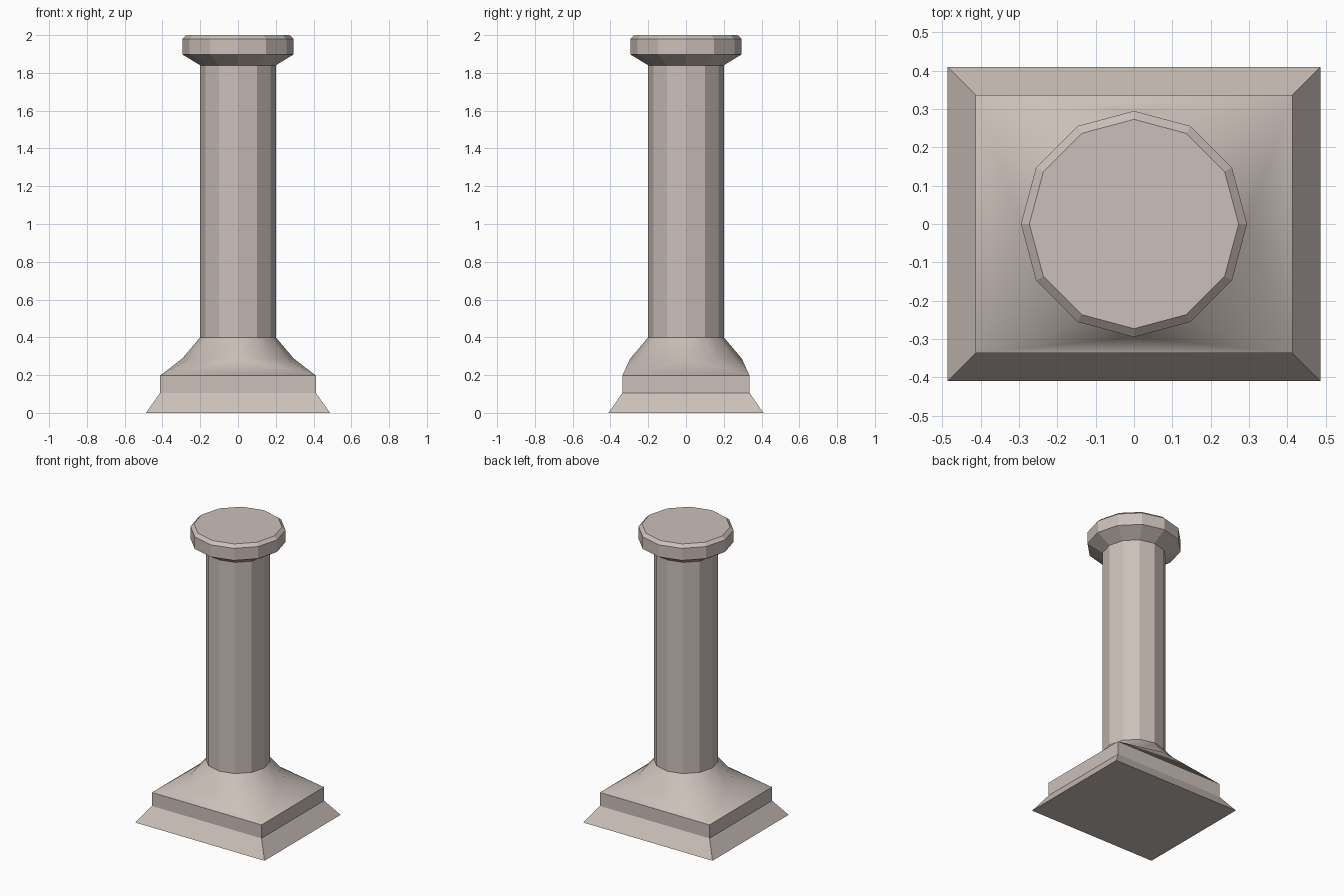
import bpy, bmesh, math

if "Cube" in bpy.data.objects:
    bpy.data.objects.remove(bpy.data.objects["Cube"])

stone = bpy.data.materials.new("warm grey stone")
stone.diffuse_color = (0.60, 0.53, 0.49, 1)
stone.use_nodes = True
stone.node_tree.nodes["Principled BSDF"].inputs["Base Color"].default_value = stone.diffuse_color
SIDES = 12


def ring(bm, r, z):
    return [bm.verts.new((r * math.cos(math.tau * i / SIDES),
                          r * math.sin(math.tau * i / SIDES), z)) for i in range(SIDES)]


def rect(bm, x, y, z):
    return [bm.verts.new((sx * x, sy * y, z))
            for sx, sy in ((1, 1), (-1, 1), (-1, -1), (1, -1))]


def bridge(bm, a, b):
    n = len(a)
    for i in range(n):
        j = (i + 1) % n
        bm.faces.new((a[i], a[j], b[j], b[i]))


def finish(bm, name, smooth=False):
    me = bpy.data.meshes.new(name)
    bm.normal_update()
    bm.to_mesh(me)
    bm.free()
    me.materials.append(stone)
    ob = bpy.data.objects.new(name, me)
    bpy.context.collection.objects.link(ob)
    if smooth:
        bpy.ops.object.select_all(action='DESELECT')
        ob.select_set(True)
        bpy.context.view_layer.objects.active = ob
        bpy.ops.object.shade_smooth_by_angle(angle=math.radians(40))
    return ob


# Rectangular plinth with sloping foot
bm = bmesh.new()
levels = [rect(bm, 0.487, 0.41, 0), rect(bm, 0.413, 0.337, 0.105), rect(bm, 0.413, 0.337, 0.197)]
bm.faces.new(levels[0][::-1])
for a, b in zip(levels, levels[1:]):
    bridge(bm, a, b)
finish(bm, "plinth")

# Flared transition from rectangle to round shaft
bm = bmesh.new()
corners = rect(bm, 0.413, 0.337, 0.197)
mid = ring(bm, 0.295, 0.288)
neck = ring(bm, 0.2, 0.4)
for q in range(4):
    c = corners[q]
    for k in range(3):          # fan from each corner over a quarter turn
        i = q * 3 + k
        bm.faces.new((c, mid[(i + 1) % SIDES], mid[i]))
    bm.faces.new((c, corners[(q + 1) % 4], mid[(q * 3 + 3) % SIDES]))
bridge(bm, mid, neck)
finish(bm, "flared_base", True)

# Twelve-sided shaft
bm = bmesh.new()
bridge(bm, ring(bm, 0.2, 0.4), ring(bm, 0.2, 1.84))
finish(bm, "shaft")

# Capital with bevelled top
bm = bmesh.new()
levels = [ring(bm, r, z) for r, z in ((0.2, 1.84), (0.295, 1.898), (0.295, 1.98), (0.273, 2.0))]
for a, b in zip(levels, levels[1:]):
    bridge(bm, a, b)
bm.faces.new(levels[-1])
finish(bm, "capital")
